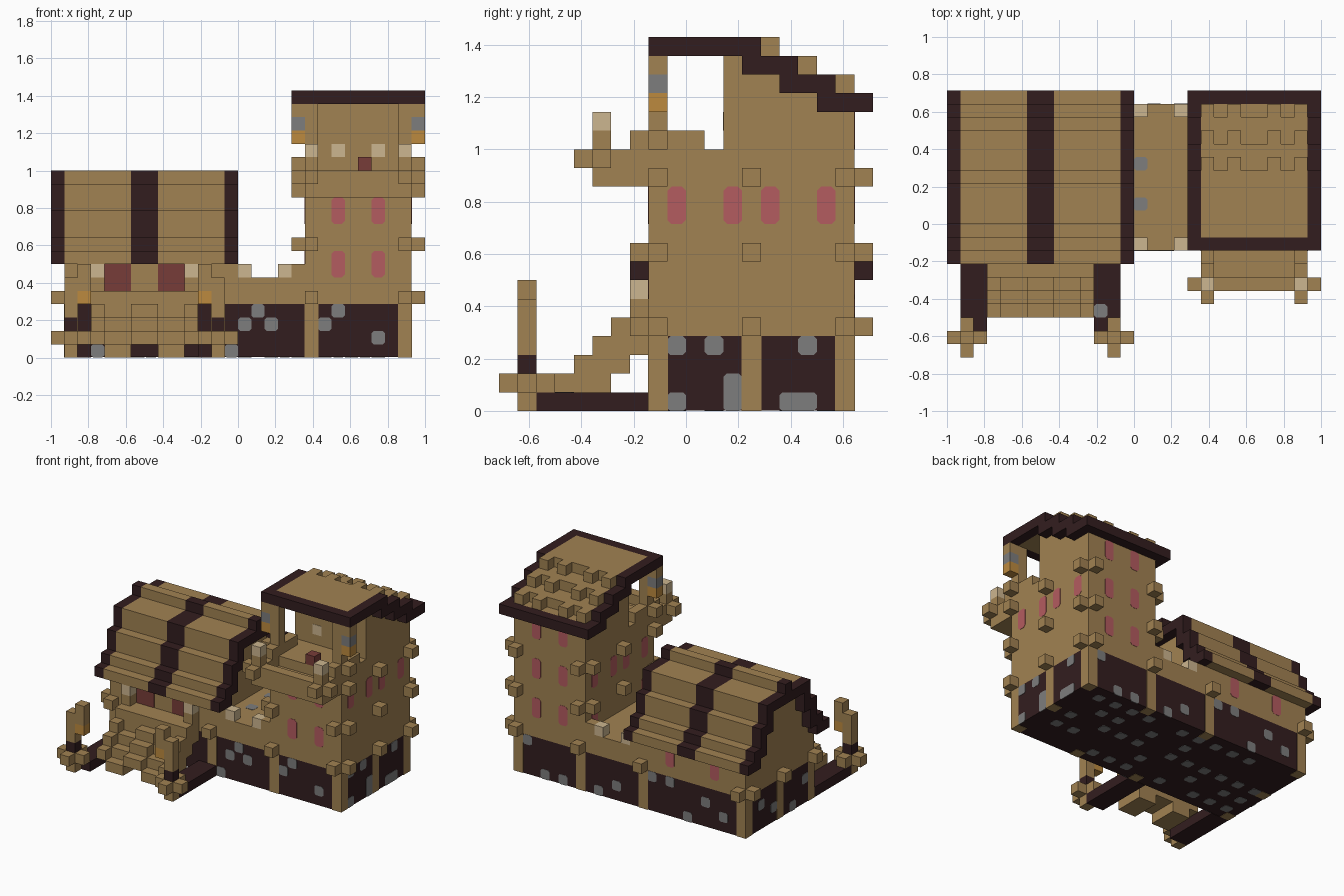
import bpy, bmesh, random
from mathutils import Matrix, Vector

random.seed(4)
U = 1 / 14  # size of one block
if "Cube" in bpy.data.objects:
    bpy.data.objects.remove(bpy.data.objects["Cube"])


def material(name, hex_code):
    rgb = [(int(hex_code[i:i + 2], 16) / 255) ** 2.2 for i in (0, 2, 4)] + [1]
    m = bpy.data.materials.new(name)
    m.use_nodes = True
    m.diffuse_color = rgb
    bsdf = m.node_tree.nodes["Principled BSDF"]
    bsdf.inputs["Base Color"].default_value = rgb
    bsdf.inputs["Roughness"].default_value = 1
    return m


tan = material("tan wood", "A08153")
dark = material("dark wood", "362324")
pale = material("pale wood", "CBB48E")
grey = material("grey stone", "7C7C7C")
pink = material("pink window", "B25C60")
red = material("dark red door", "773F3B")
amber = material("amber lantern", "BB8941")


def finish(name, mat, bm):
    mesh = bpy.data.meshes.new(name)
    bm.to_mesh(mesh)
    bm.free()
    mesh.materials.append(mat)
    ob = bpy.data.objects.new(name, mesh)
    bpy.context.collection.objects.link(ob)
    return ob


def part(name, mat, boxes):
    """Boxes given as x, y, z ranges in block units."""
    bm = bmesh.new()
    for x, X, y, Y, z, Z in boxes:
        bmesh.ops.create_cube(bm, size=1, matrix=Matrix.Translation(
            Vector((x + X, y + Y, z + Z)) * U / 2) @ Matrix.Diagonal(
            (U * (X - x), U * (Y - y), U * (Z - z), 1)))
    return finish(name, mat, bm)


def cube(x, y, z):
    return (x, x + 1, y, y + 1, z, z + 1)


def plates(name, mat, items, cut=0.22):
    """Thin plates with clipped corners: axis, position, then the two ranges."""
    bm = bmesh.new()
    for axis, pos, a, A, b, B in items:
        ring = [(a + cut, b), (A - cut, b), (A, b + cut), (A, B - cut),
                (A - cut, B), (a + cut, B), (a, B - cut), (a, b + cut)]
        verts = []
        for p in ring:
            co = list(p)
            co.insert(axis, pos)
            verts.append(bm.verts.new(Vector(co) * U))
        bm.faces.new(verts)
    ob = finish(name, mat, bm)
    mod = ob.modifiers.new("thickness", "SOLIDIFY")
    mod.thickness = 0.004
    mod.offset = 0
    return ob


# Stone base and its timber pillars
part("base", dark, [(-13, 13, -2, 9, 0.03, 4)])
E = 0.03
pillar_spots = [(x, y) for x in (-13, -2, 5, 12) for y in (-2, 8)] + [(-13, 3), (12, 3)]
part("base_pillars", tan, [(x - E, x + 1 + E, y - E, y + 1 + E, 0, 4) for x, y in pillar_spots])

# Middle hall with flat terrace and pale merlons
part("hall_walls", tan, [(-13, 13, -2, 9, 4, 6)])
part("terrace_merlons", pale, [cube(x, y, 6) for x in (0, 3) for y in (-2, 8)])
part("terrace_parapet_ends", tan, [cube(x, y, 6) for x in (-1, 4) for y in (-2, 8)])

# Barn roof: stepped arch in coloured bands
tops = [8, 9, 11, 13, 13, 13, 14]
lows = [7, 7, 8, 10, 12, 12, 12]
arch = [(y, lows[min(y + 3, 9 - y)], tops[min(y + 3, 9 - y)]) for y in range(-3, 10)]
part("barn_walls", tan, [(-13, -1, y, y + 1, 6, low) for y, low, top in arch[1:-1]])
part("barn_roof", tan, [(x, x + 5, y, y + 1, low, top)
                        for x in (-13, -6) for y, low, top in arch])
part("barn_roof_bands", dark, [(x, X, y, y + 1, low, top)
                               for x, X in ((-14, -13), (-8, -6), (-1, 0))
                               for y, low, top in arch])

# Tower body, open lookout and stepped roof
tiers = [(-2, 4, 19), (3, 6, 18), (5, 8, 17), (7, 10, 16)]
part("tower_walls", tan, [(5, 13, -2, 9, 6, 14)] +
     [(5, 13, max(y, 2), min(Y, 9), 14, z) for y, Y, z in tiers])
part("lookout_posts", tan, [(x, x + 1, -2, -1, 14, 19) for x in (5, 12)])
part("lookout_rails", tan, [(x, x + 1, -1, 1, 14, 15) for x in (5, 12)])
part("lookout_seat", red, [cube(9, -2, 14)])
part("tower_roof", tan, [(5, 13, max(y, -1), min(Y, 9), z, z + 1) for y, Y, z in tiers])
part("tower_roof_edges", dark,
     [(x, x + 1, y, Y, z, z + 1) for x in (4, 13) for y, Y, z in tiers] +
     [(5, 13, -2, -1, 19, 20), (5, 13, 9, 10, 16, 17)])
part("roof_tiles", tan, [cube(x, Y, z) for x in (5, 7, 10, 12) for y, Y, z in tiers[:-1]])
for side, x in (("right", 4), ("left", 13)):
    part(side + "_lantern_hook", tan, [cube(x, -2, 18)])
    part(side + "_lantern_cap", grey, [cube(x, -2, 17)])
    part(side + "_lantern_light", amber, [cube(x, -2, 16)])

# Balcony with corner posts
part("balcony", tan, [(5, 13, -5, -2, 12, 13), (5, 13, -5, -4, 13, 14)] +
     [(x, x + 1, -5, -2, 13, 14) for x in (5, 12)])
part("balcony_posts", tan, [cube(x, -5, 14) for x in (5, 12)])
part("balcony_post_tops", pale, [cube(x, -5, 15) for x in (5, 12)])
part("balcony_knobs", tan, [cube(x, -5, 13) for x in (4, 13)] +
     [cube(x, -6, 13) for x in (5, 12)])

# Beam-end knobs on the corners
knobs = []
for z in (4, 8, 12):
    for x, out in ((5, 4), (12, 13)):
        knobs += [cube(x, -3, z), cube(x, 9, z)]
        knobs += [cube(out, y, z) for y in (-2, 3, 8)]
for x, out in ((5, 4), (12, 13)):
    knobs += [cube(out, -2, 14), cube(x, -3, 14)]
knobs += [cube(x, y, 4) for x in (-13, -2) for y in (-3, 9)]
knobs += [cube(-14, y, 4) for y in (-2, 3, 8)]
part("beam_knobs", tan, knobs)

# Front staircase on two feet, with stepped side rails
part("stair_feet", tan, [(x, x + 2, -7, -4, 0, 1) for x in (-10, -6)])
part("stair_steps", tan, [(-10, -4, k - 7, max(k - 5, -4), k, k + 1) for k in range(1, 5)] +
     [(-8, -6, k - 8, k - 7, k, k + 1) for k in range(1, 5)] +
     [(-10, -4, -4, -2, 3, 5)])
rails = []
for x in (-11, -4):
    rails += [(x, x + 1, k - 8, min(k - 5, -2), k, k + 1) for k in range(2, 6)]
    rails.append((x, x + 1, -7, -4, 1, 2))
part("stair_rails", tan, rails)
part("stair_rail_tops", pale, [cube(x, -3, 6) for x in (-11, -4)])

# Ground beams and lamp posts beside the stairs
part("ground_beams", dark, [(x, x + 2, -8, -2, 0, 1) for x in (-13, -3)])
for side, x, arm in (("right", -13, -12), ("left", -2, -3)):
    part(side + "_lamp_post", tan, [(x, x + 1, -9, -8, 0, 2), (x, x + 1, -9, -8, 3, 6)])
    part(side + "_lamp_post_ring", dark, [cube(x, -9, 2)])
    part(side + "_lamp_post_knobs", tan, [
        cube(x - 1, -9, 1), cube(x + 1, -9, 1), cube(x, -10, 1), cube(x, -8, 1)])
    part(side + "_lamp_arm", tan, [(arm, arm + 1, -9, -8, 5, 7)])
    part(side + "_lamp_light", amber, [cube(arm, -9, 4)])

# Windows and doors
panes = [(1, -2, x, x + 1, z, z + 2) for x in (7, 10) for z in (6, 10)]
panes += [(1, 9, x, x + 1, z, z + 2) for x in (7, 10) for z in (6, 10, 14)]
panes += [(0, x, y, y + 1, 10, 12) for x in (5, 13) for y in (-1, 2, 4, 7)]
panes += [(1, 9, x, x + 1, 5, 7) for x in (-10, -5)]
panes += [(0, x, y, y + 1, 6, 8) for x in (-1, 5) for y in (-1, 7)]
plates("windows", pink, panes)
plates("barn_doors", red, [(1, -2, x, x + 2, 5, 7) for x in (-10, -6)], 0.02)
plates("lookout_panes", pale, [(1, 2, x, x + 1, 15, 16) for x in (7, 10)], 0.02)

# Grey stones set in the base, terrace and beam
front = [(0, 2), (1, 3), (2, 2), (6, 2), (7, 3), (10, 1), (-1, 0), (-11, 0)]
stones = [(1, -2, x, x + 1, z, z + 1) for x, z in front]
stones += [(0, 13, y, y + 1, z, z + 1) for y, z in ((-1, 0), (-1, 3), (1, 3), (6, 3))]
stones += [(0, 13, 2, 3, 0, 2), (0, 13, 5, 7, 0, 1)]
for x in range(-11, 12, 2):
    if x not in (-1, 5):
        z = random.randrange(4)
        stones.append((1, 9, x, x + 1, z, z + 1))
for y in (-1, 1, 4, 6):
    z = random.randrange(4)
    stones.append((0, -13, y, y + 1, z, z + 1))
for x in range(-12, 12, 2):
    for y in random.sample(range(-1, 8, 2), 3):
        stones.append((2, 0.03, x, x + 1, y, y + 1))
stones += [(2, 6, 0, 1, y, y + 1) for y in (1, 4)]
stones.append((2, 1, -3, -2, -7, -6))
plates("stones", grey, stones, 0.16)
